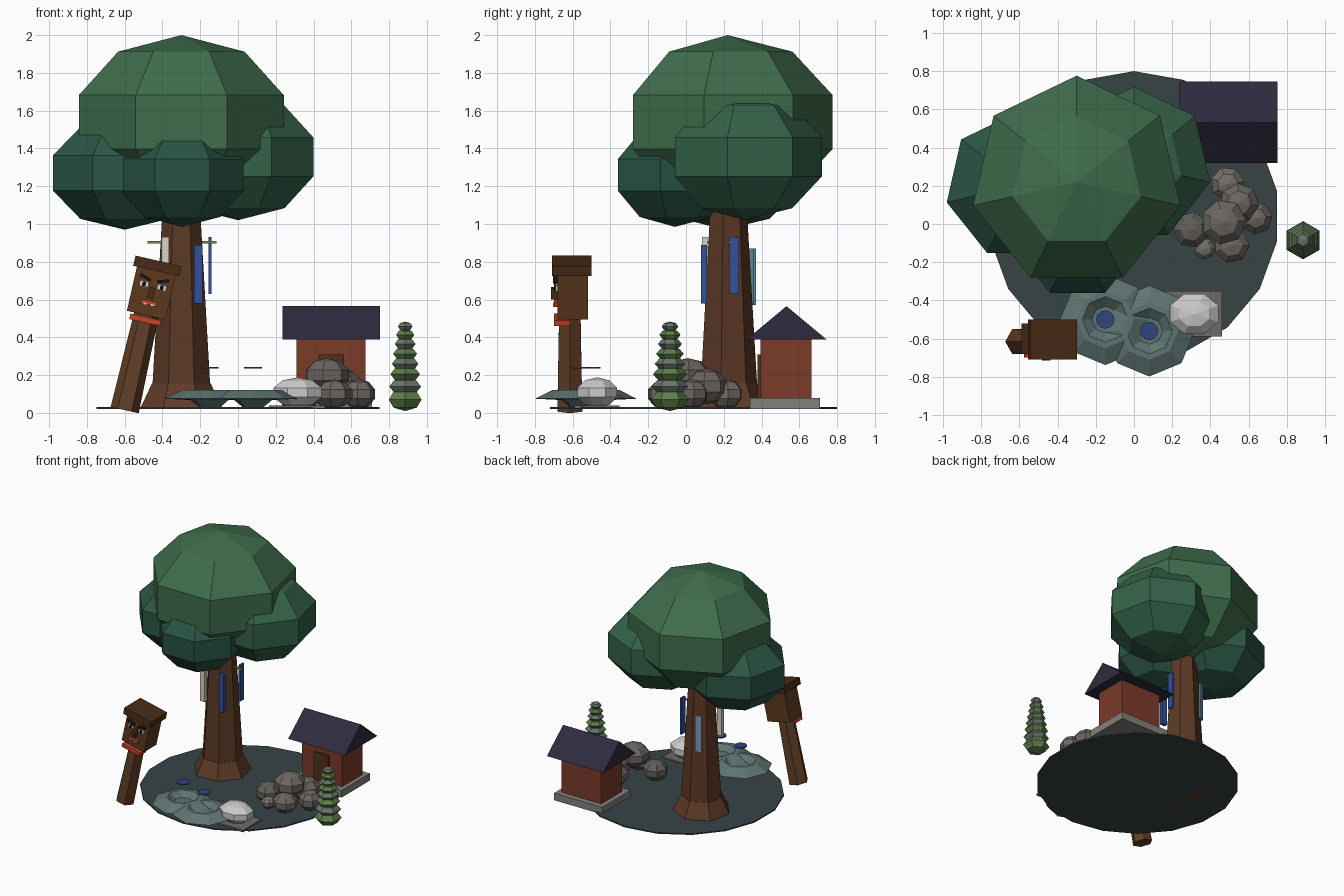
import bpy, bmesh, math, random
from mathutils import Matrix, Vector

if "Cube" in bpy.data.objects:
    bpy.data.objects.remove(bpy.data.objects["Cube"])

random.seed(4)
MATS = {}


def paint(ob, hexcol):
    """Give the object a flat colour (hex is sRGB)."""
    if hexcol not in MATS:
        m = bpy.data.materials.new("colour_" + hexcol)
        rgb = [(int(hexcol[i:i + 2], 16) / 255) ** 2.2 for i in (0, 2, 4)]
        m.diffuse_color = (*rgb, 1)
        m.use_nodes = True
        m.node_tree.nodes["Principled BSDF"].inputs["Base Color"].default_value = m.diffuse_color
        MATS[hexcol] = m
    ob.data.materials.append(MATS[hexcol])


def finish(name, bm, col, matrix):
    bmesh.ops.recalc_face_normals(bm, faces=bm.faces)
    me = bpy.data.meshes.new(name)
    bm.to_mesh(me)
    bm.free()
    ob = bpy.data.objects.new(name, me)
    bpy.context.collection.objects.link(ob)
    ob.matrix_world = matrix
    paint(ob, col)
    return ob


def lathe(name, profile, sides, col, loc=(0, 0, 0), turn=0.0, sy=1.0, matrix=None):
    """Faceted solid of revolution; first corner points to +y."""
    bm = bmesh.new()
    rings = []
    for r, z in profile:
        if r == 0:
            rings.append([bm.verts.new((0, 0, z))] * sides)
        else:
            angs = [math.pi / 2 + turn + math.tau * i / sides for i in range(sides)]
            rings.append([bm.verts.new((r * math.cos(a), sy * r * math.sin(a), z)) for a in angs])
    for lo, hi in zip(rings, rings[1:]):
        for i in range(sides):
            j = (i + 1) % sides
            quad = list(dict.fromkeys([lo[i], lo[j], hi[j], hi[i]]))
            if len(quad) > 2:
                bm.faces.new(quad)
    for ring in (rings[0], rings[-1]):
        if ring[0] is not ring[1]:
            bm.faces.new(ring)
    return finish(name, bm, col, matrix or Matrix.Translation(loc))


def blob(name, loc, r, v, sides, col, rings=5, turn=0.0, sy=1.0):
    """Low-poly ellipsoid, horizontal radius r and half height v."""
    prof = [(0, -v)]
    prof += [(r * math.sin(math.pi * k / rings), -v * math.cos(math.pi * k / rings)) for k in range(1, rings)]
    prof += [(0, v)]
    return lathe(name, prof, sides, col, loc, turn, sy)


def box(name, lo, hi, col, matrix=None):
    """Box between two corners."""
    lo, hi = Vector(lo), Vector(hi)
    bm = bmesh.new()
    bmesh.ops.create_cube(bm, size=1)
    for v in bm.verts:
        v.co = Vector([c * s + m for c, s, m in zip(v.co, hi - lo, (hi + lo) / 2)])
    return finish(name, bm, col, matrix or Matrix())


# ground disc
lathe("ground", [(0.76, 0.02), (0.76, 0.03)], 18, "3a4547", (0, 0.04, 0))

# tree: trunk, root flare and four leaf masses
lathe("trunk", [(0.157, 0.14), (0.095, 1.2)], 7, "5b3b29", (-0.3, 0.22, 0))
lathe("root_flare", [(0.225, 0.02), (0.16, 0.155)], 7, "5f3d2a", (-0.3, 0.22, 0))
blob("canopy_main", (-0.3, 0.22, 1.54), 0.585, 0.46, 7, "416c4d")
blob("canopy_left", (-0.6, 0.2, 1.27), 0.41, 0.30, 7, "2f5747")
blob("canopy_right", (0.0, 0.31, 1.355), 0.43, 0.335, 7, "37624a")
blob("canopy_front", (-0.295, -0.06, 1.26), 0.35, 0.275, 7, "2c5444")

# hanging cloth strips and their rods
box("cloth_front", (-0.232, 0.08, 0.58), (-0.187, 0.11, 0.89), "35529a")
box("cloth_right", (-0.155, 0.23, 0.63), (-0.14, 0.28, 0.93), "35529a")
box("cloth_left", (-0.405, 0.085, 0.62), (-0.365, 0.115, 0.93), "d6d2c4")
box("cloth_back", (-0.024, -0.007, 0.57), (0.024, 0.007, 0.87), "6f9fb5",
    Matrix.Translation((-0.36, 0.352, 0)) @ Matrix.Rotation(math.radians(28), 4, 'Z'))
box("rod_left", (-0.48, 0.11, 0.898), (-0.36, 0.122, 0.91), "8f8250")
box("rod_right", (-0.24, 0.222, 0.898), (-0.115, 0.234, 0.91), "8f8250")

# house
box("house_base", (0.27, 0.34, 0.021), (0.71, 0.71, 0.08), "80807a")
box("house_walls", (0.31, 0.395, 0.08), (0.675, 0.665, 0.40), "7a3d2e")
box("house_door", (0.425, 0.378, 0.08), (0.56, 0.396, 0.31), "4f3420")
bm = bmesh.new()
ends = [[bm.verts.new((x, y, z)) for y, z in ((0.32, 0.388), (0.745, 0.388), (0.532, 0.565))] for x in (0.235, 0.752)]
for e in ends:
    bm.faces.new(e)
for i in range(3):
    j = (i + 1) % 3
    bm.faces.new((ends[0][i], ends[0][j], ends[1][j], ends[1][i]))
finish("house_roof", bm, "312f40", Matrix())

# rock pile
rocks = [(0.47, 0.01, 0.2, 0.125, 0.09), (0.49, 0.21, 0.1, 0.095, 0.08), (0.55, 0.11, 0.14, 0.11, 0.095),
         (0.64, 0.03, 0.1, 0.09, 0.08), (0.3, -0.03, 0.1, 0.1, 0.08), (0.51, -0.11, 0.1, 0.1, 0.075),
         (0.37, -0.13, 0.07, 0.06, 0.045)]
for i, (x, y, z, r, v) in enumerate(rocks):
    blob(f"rock_{i + 1}", (x, y, z), r, v, 7, random.choice(("6b6661", "625f5a", "736e68")),
         turn=random.uniform(0, 0.9))

# pale stone on a slab
box("stone_slab", (0.165, -0.59, 0.022), (0.46, -0.352, 0.04), "6d6b67")
blob("pale_stone", (0.315, -0.47, 0.108), 0.145, 0.08, 8, "d2d2cf", turn=math.pi / 8, sy=0.82)

# two wide dishes with a disc floating above each
dish = [(0, 0.03), (0.055, 0.03), (0.1, 0.068), (0.238, 0.075), (0.15, 0.12), (0.12, 0.12), (0.07, 0.08), (0, 0.08)]
for i, (x, y) in enumerate(((-0.15, -0.5), (0.08, -0.56))):
    lathe(f"dish_{i + 1}", dish, 8, "5f7472", (x, y, 0))
    lathe(f"floating_disc_{i + 1}", [(0.048, 0.236), (0.048, 0.244)], 12, "34467c", (x, y, 0))

# small stacked conifer
tiers = [(0.07, 0.1, 0.06), (0.14, 0.097, 0.045), (0.205, 0.09, 0.042), (0.26, 0.081, 0.038),
         (0.313, 0.073, 0.035), (0.365, 0.063, 0.033), (0.413, 0.056, 0.03), (0.457, 0.044, 0.026)]
for i, (z, r, v) in enumerate(tiers):
    blob(f"conifer_tier_{i + 1}", (0.885, -0.085, z), r, v, 6, ("5c7d4a", "69746a")[i % 2], rings=4)

# leaning carved post, built upright in its own frame
lean = Matrix.Translation((-0.6, -0.615, 0.015)) @ Matrix.Rotation(math.radians(12.8), 4, 'Y')
lathe("post", [(0.076, 0), (0.064, 0.6)], 6, "62412a", turn=math.pi / 6, matrix=lean)
box("post_head", (-0.105, -0.065, 0.515), (0.105, 0.095, 0.76), "5c3b23", lean)
box("post_cap", (-0.125, -0.095, 0.755), (0.125, 0.115, 0.81), "4a2f1d", lean)
box("post_band", (-0.083, -0.085, 0.475), (0.083, 0.0, 0.505), "c4452f", lean)
box("post_nose", (-0.016, -0.1, 0.605), (0.016, -0.06, 0.665), "4a2f1d", lean)
box("post_mouth", (-0.043, -0.085, 0.57), (0.043, -0.06, 0.594), "c4452f", lean)
for s, side in ((-1, "left"), (1, "right")):
    x = s * 0.048
    box(f"eye_{side}", (x - 0.024, -0.076, 0.66), (x + 0.024, -0.06, 0.69), "d8d4c8", lean)
    box(f"pupil_{side}", (x - 0.009, -0.084, 0.663), (x + 0.009, -0.07, 0.686), "16161a", lean)
    brow = lean @ Matrix.Translation((x, -0.075, 0.71)) @ Matrix.Rotation(-s * math.radians(18), 4, 'Y')
    box(f"brow_{side}", (-0.032, -0.015, -0.008), (0.032, 0.015, 0.008), "231a1c", brow)
    tx = s * 0.02
    box(f"tooth_{side}", (tx - 0.008, -0.09, 0.567), (tx + 0.008, -0.07, 0.578), "d8d4c8", lean)
